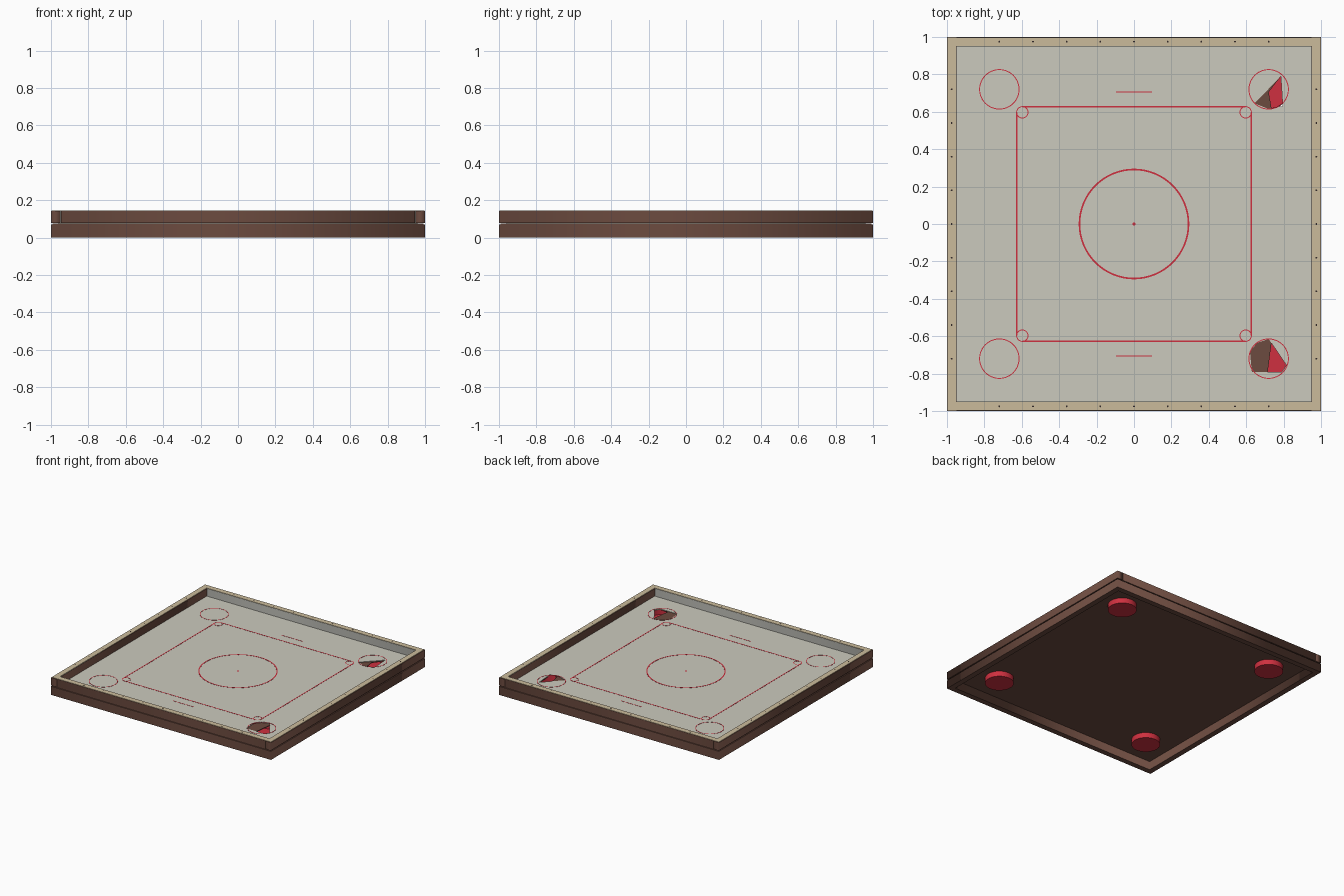
import bpy
from math import cos, sin, tau

if "Cube" in bpy.data.objects:
    bpy.data.objects.remove(bpy.data.objects["Cube"])


def material(name, rgb):
    m = bpy.data.materials.new(name)
    m.diffuse_color = (*rgb, 1)
    m.use_nodes = True
    m.node_tree.nodes["Principled BSDF"].inputs["Base Color"].default_value = m.diffuse_color
    return m


BROWN = material("dark_wood", (0.15, 0.07, 0.05))
TAN = material("pale_wood", (0.60, 0.50, 0.33))
GREY = material("inner_wall_grey", (0.50, 0.50, 0.46))
FIELD = material("play_surface", (0.60, 0.59, 0.51))
RED = material("red_marking", (0.62, 0.03, 0.05))
DARK = material("screw_dark", (0.03, 0.02, 0.02))


def circle(x, y, r, n=48):
    return [(x + r * cos(tau * i / n), y + r * sin(tau * i / n)) for i in range(n)]


def ring(x, y, r, w, n=48):
    return [circle(x, y, r, n), circle(x, y, r - w, n)]


def rect(x0, y0, x1, y1):
    return [(x0, y0), (x1, y0), (x1, y1), (x0, y1)]


def square(h):
    return rect(-h, -h, h, h)


def plate(name, loops, z0, z1, mat):
    """Extrude flat outlines (inner loops become holes) from z0 to z1."""
    cu = bpy.data.curves.new(name, 'CURVE')
    cu.dimensions = '2D'
    cu.fill_mode = 'BOTH'
    cu.extrude = (z1 - z0) / 2
    for pts in loops:
        sp = cu.splines.new('POLY')
        sp.points.add(len(pts) - 1)
        for p, (x, y) in zip(sp.points, pts):
            p.co = (x, y, 0, 1)
        sp.use_cyclic_u = True
    tmp = bpy.data.objects.new(name + "_outline", cu)
    bpy.context.collection.objects.link(tmp)
    dg = bpy.context.evaluated_depsgraph_get()
    mesh = bpy.data.meshes.new_from_object(tmp.evaluated_get(dg))
    bpy.data.objects.remove(tmp)
    mesh.materials.clear()
    mesh.materials.append(mat)
    ob = bpy.data.objects.new(name, mesh)
    ob.location.z = (z0 + z1) / 2
    bpy.context.collection.objects.link(ob)
    return ob


# Playing board: pale top sheet over a brown backing, with partly open right pockets
open_back = [(0.785, 0.79), (0.645, 0.645), (0.72, 0.615), (0.795, 0.63)]
open_front = [(0.62, -0.68), (0.66, -0.635), (0.72, -0.615), (0.815, -0.755),
              (0.79, -0.79), (0.63, -0.79)]
plate("play_surface", [square(0.96), open_back, open_front], 0.076, 0.08, FIELD)
low_back = [(0.785, 0.79), (0.72, 0.705), (0.735, 0.62), (0.795, 0.63)]
low_front = [(0.735, -0.635), (0.815, -0.755), (0.79, -0.79), (0.715, -0.79)]
plate("board_backing", [square(0.992), low_back, low_front], 0.07, 0.076, BROWN)

# Lower frame
plate("lower_frame", [square(1.0), square(0.955)], 0, 0.07, BROWN)

# Upper rails: full-length sides, front and back rails fitted between them
for s, side in ((-1, "left"), (1, "right")):
    plate(f"{side}_rail", [rect(s * 0.949, -1, s, 1)], 0.078, 0.142, BROWN)
for s, side in ((-1, "front"), (1, "back")):
    plate(f"{side}_rail", [rect(-0.947, s * 0.955, 0.947, s * 0.998)], 0.078, 0.142, BROWN)
plate("rail_lining", [square(0.955), square(0.95)], 0.08, 0.142, GREY)
plate("rail_cap", [square(0.996), square(0.952)], 0.142, 0.145, TAN)

# Screws along the rail caps
screws = []
for i in range(-4, 5):
    for s in (-0.975, 0.975):
        screws += [circle(i * 0.18, s, 0.005, 8), circle(s, i * 0.18, 0.005, 8)]
plate("rail_screws", screws, 0.144, 0.1456, DARK)

# Corner pockets: cups hanging below the board with their rims as red rings
for sx in (-1, 1):
    for sy in (-1, 1):
        x, y = 0.72 * sx, 0.72 * sy
        plate("pocket_wall", ring(x, y, 0.108, 0.005), 0.03, 0.081, RED)
        plate("pocket_floor", [circle(x, y, 0.108)], 0.026, 0.03, RED)
        plate("corner_circle", ring(0.597 * sx, 0.597 * sy, 0.033, 0.005, 32), 0.0795, 0.081, RED)

# Painted lines
for s in (-1, 1):
    a, b = s * 0.623, s * 0.631
    plate("boundary_line_x", [rect(-0.597, a, 0.597, b)], 0.0795, 0.081, RED)
    plate("boundary_line_y", [rect(a, -0.597, b, 0.597)], 0.0795, 0.081, RED)
    plate("short_line", [rect(-0.097, s * 0.703, 0.097, s * 0.708)], 0.0795, 0.081, RED)
plate("centre_circle", ring(0, 0, 0.296, 0.009, 64), 0.0795, 0.081, RED)
plate("centre_spot", [circle(0, 0, 0.008, 12)], 0.0795, 0.081, RED)
